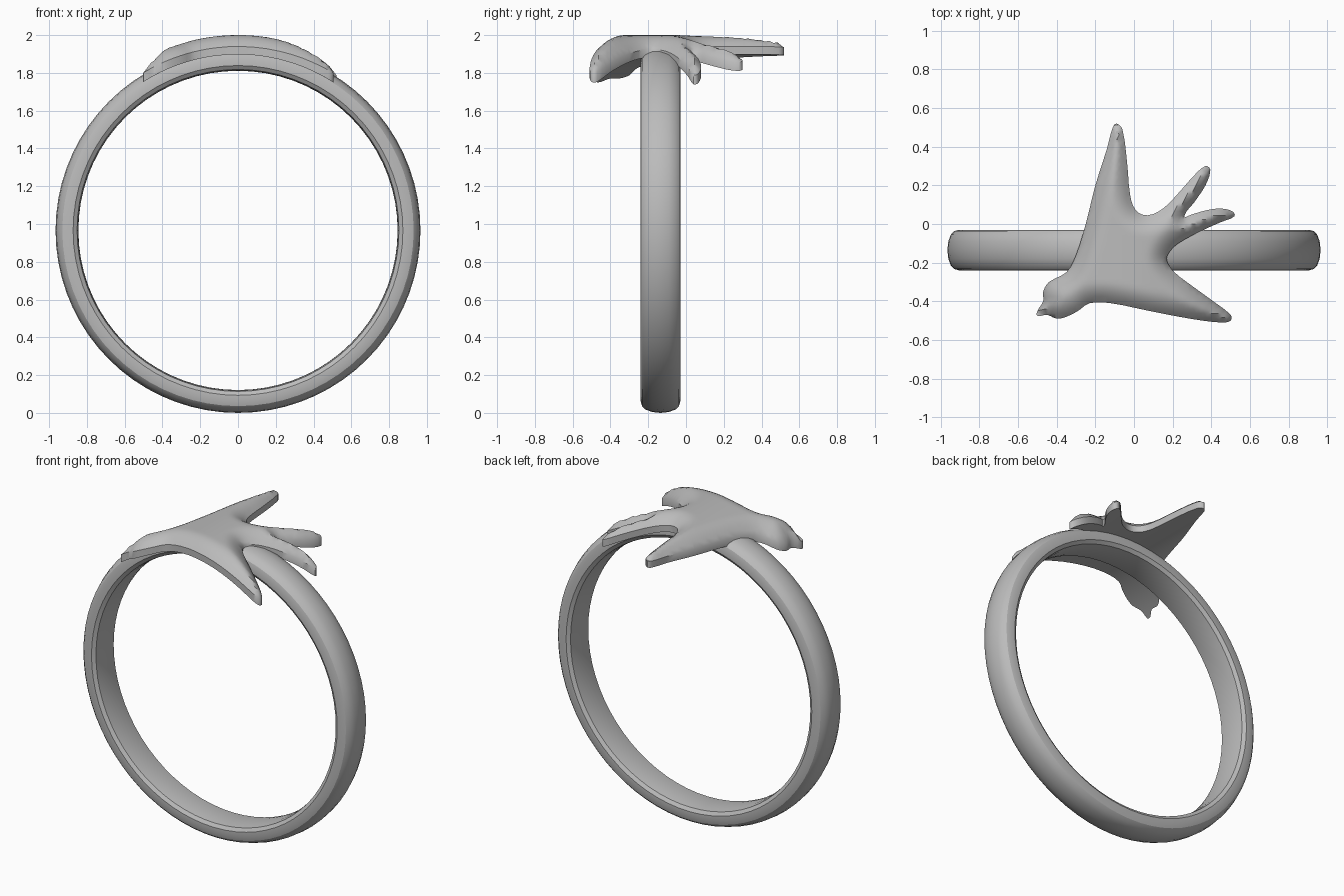
import bpy, bmesh, math
from mathutils import Vector
from mathutils.geometry import delaunay_2d_cdt, intersect_point_line, interpolate_bezier

cube = bpy.data.objects.get("Cube")
if cube:
    bpy.data.objects.remove(cube)

CENTRE_Z = 0.966
BAND_Y = -0.135
UNDERSIDE, WALL, DOME, DOME_REACH = 0.932, 0.042, 0.06, 0.11

metal = bpy.data.materials.new("grey metal")
metal.use_nodes = True
grey = (0.5, 0.5, 0.5, 1)
metal.diffuse_color = grey
metal.node_tree.nodes["Principled BSDF"].inputs["Base Color"].default_value = grey


def finish(bm, name, angle):
    """Turn a bmesh into a smooth shaded object."""
    bmesh.ops.recalc_face_normals(bm, faces=bm.faces)
    mesh = bpy.data.meshes.new(name)
    bm.to_mesh(mesh)
    bm.free()
    mesh.materials.append(metal)
    obj = bpy.data.objects.new(name, mesh)
    bpy.context.collection.objects.link(obj)
    bpy.ops.object.select_all(action='DESELECT')
    obj.select_set(True)
    bpy.context.view_layer.objects.active = obj
    bpy.ops.object.shade_smooth_by_angle(angle=math.radians(angle))
    return obj


# Ring band: half a profile of (radius, offset), mirrored and spun
half = [(0.966, 0), (0.961, 0.045), (0.948, 0.08), (0.93, 0.098), (0.905, 0.105),
        (0.873, 0.105), (0.852, 0.09), (0.846, 0.05), (0.845, 0)]
profile = half + [(r, -o) for r, o in half[-2:0:-1]]
bm = bmesh.new()
verts = [bm.verts.new((0, BAND_Y + o, CENTRE_Z + r)) for r, o in profile]
edges = [bm.edges.new((v, verts[i - 1])) for i, v in enumerate(verts)]
bmesh.ops.spin(bm, geom=verts + edges, cent=(0, BAND_Y, CENTRE_Z), axis=(0, 1, 0),
               angle=math.tau, steps=72, use_merge=True)
bmesh.ops.remove_doubles(bm, verts=bm.verts, dist=0.0001)
finish(bm, "ring_band", 28)

# Flying bird outline in hundredths, one run per body part
wing_back = [(-9, 52), (-6, 49), (-3.5, 31), (-2, 15), (1, 7), (7, 4.5)]
tail = [(15, 8), (23, 16), (31, 25), (37, 30), (39.5, 28), (37, 20), (31, 11), (26, 4),
        (30, 5), (37, 7), (45, 8), (51, 6.5), (52, 4), (45, 1), (34, -4), (23, -10)]
wing_front = [(18, -15), (17, -19), (21, -25), (30, -32), (41, -40), (50, -47),
              (50, -50), (45, -51), (29, -49), (8, -45), (-12, -41)]
head = [(-23, -41), (-29, -45), (-35, -48), (-40, -49), (-45, -47), (-50, -47.5),
        (-50, -45), (-47, -40), (-47, -35), (-44, -30), (-35, -25)]
flank = [(-30, -16), (-25, 0), (-20, 20), (-14, 39), (-11, 50)]
points = [Vector(p) / 100 for p in wing_back + tail + wing_front + head + flank]

# Smooth the outline
outline = []
n = len(points)
for i in range(n):
    a, b, c, d = (points[(i + k) % n] for k in range(-1, 3))
    reach = (c - b).length / 3
    h1 = b + (c - a).normalized() * reach
    h2 = c - (d - b).normalized() * reach
    outline += [p.to_2d() for p in interpolate_bezier(b, h1, h2, c, 4)[:-1]]
sides = list(zip(outline, outline[1:] + outline[:1]))


def edge_distance(p):
    best = 9
    for a, b in sides:
        q, t = intersect_point_line(p, a, b)
        q = a.lerp(b, min(max(t, 0), 1))
        best = min(best, (p - q).length)
    return best


def inside(p):
    odd = False
    for a, b in sides:
        if (a.y > p.y) != (b.y > p.y):
            if p.x < a.x + (p.y - a.y) * (b.x - a.x) / (b.y - a.y):
                odd = not odd
    return odd


# Fill the outline with an even triangle grid
step = 0.022
grid = [Vector(((i + j % 2 / 2) * step, j * step))
        for i in range(-24, 25) for j in range(-24, 25)]
grid = [p for p in grid if inside(p) and edge_distance(p) > step * 0.5]
flat = delaunay_2d_cdt(outline + grid, [], [list(range(len(outline)))], 1, 0.00001)
bm = bmesh.new()
verts = [bm.verts.new((*p, 0)) for p in flat[0]]
for f in flat[2]:
    bm.faces.new([verts[i] for i in f])

# Thicken it, dome the top, and bend it over the band
base = list(bm.verts)
raised = bmesh.ops.extrude_face_region(bm, geom=bm.faces[:], use_keep_orig=True)["geom"]
top = [g for g in raised if isinstance(g, bmesh.types.BMVert)]


def bend(v, radius):
    v.co.z = CENTRE_Z + math.sqrt(radius ** 2 - v.co.x ** 2)


for v in top:
    t = min(edge_distance(v.co.to_2d()) / DOME_REACH, 1)
    bend(v, UNDERSIDE + WALL + DOME * (1 - (1 - t) ** 2))
for v in base:
    bend(v, UNDERSIDE)
finish(bm, "flying_bird", 40)
